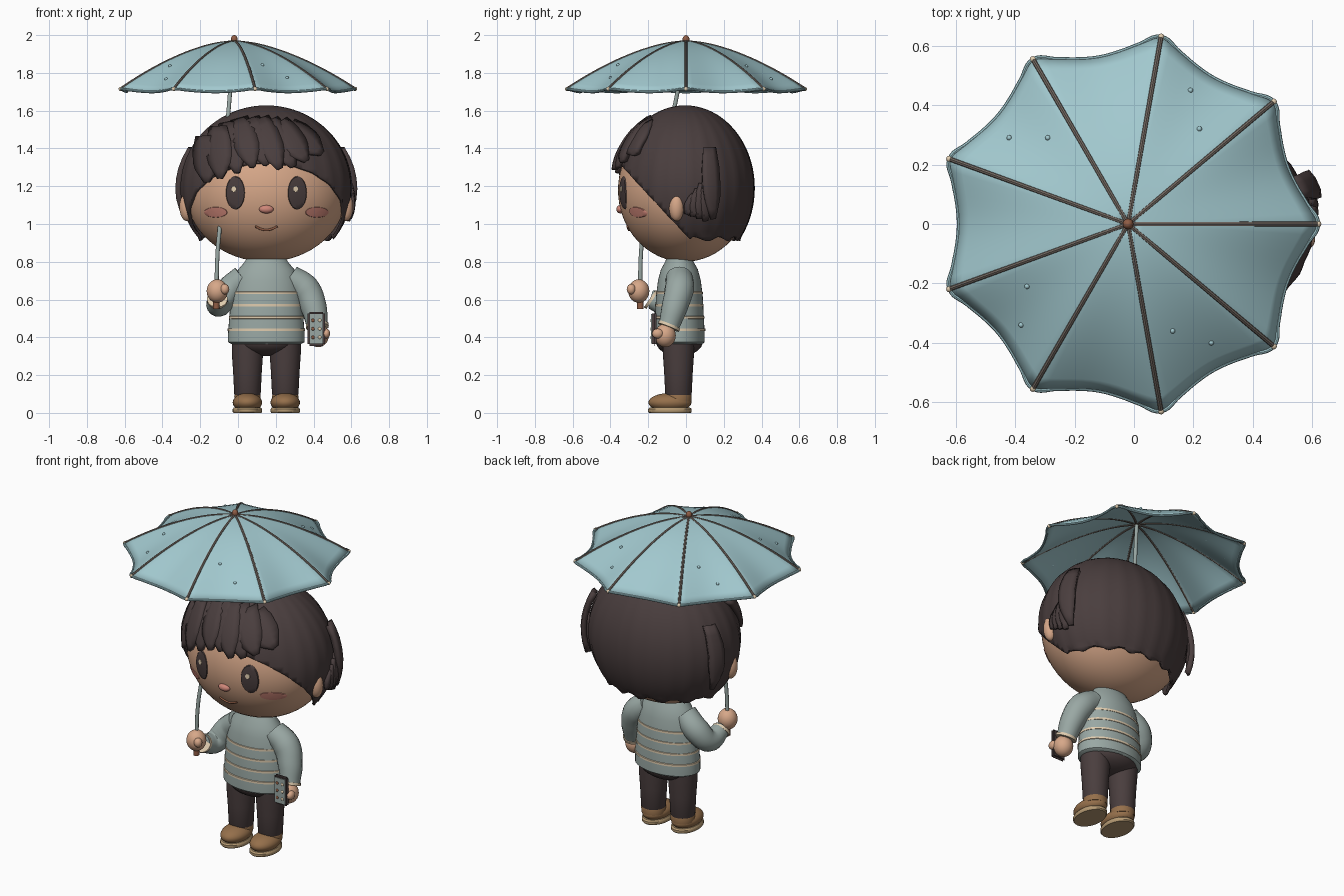
import bpy, bmesh, math
from mathutils import Vector

if "Cube" in bpy.data.objects:
    bpy.data.objects.remove(bpy.data.objects["Cube"])


def material(name, r, g, b):
    m = bpy.data.materials.new(name)
    m.use_nodes = True
    m.diffuse_color = (r, g, b, 1)
    m.node_tree.nodes["Principled BSDF"].inputs["Base Color"].default_value = (r, g, b, 1)
    return m


TEAL = material("umbrella teal", .36, .58, .62)
SKIN = material("skin", .68, .39, .25)
DARK = material("dark brown", .068, .048, .048)
SAGE = material("sage knit", .32, .39, .37)
CREAM = material("cream", .75, .61, .43)
SHOE = material("shoe brown", .30, .16, .07)
PINK = material("blush pink", .62, .24, .19)
TAUPE = material("rib taupe", .17, .14, .12)
RUST = material("rust brown", .28, .11, .06)
SOLE = material("sole tan", .46, .32, .17)


def smooth(ob, angle=40):
    bpy.ops.object.select_all(action="DESELECT")
    ob.select_set(True)
    bpy.context.view_layer.objects.active = ob
    bpy.ops.object.shade_smooth_by_angle(angle=math.radians(angle))
    return ob


def from_bmesh(name, bm, mat, thick=0, angle=40):
    bmesh.ops.recalc_face_normals(bm, faces=bm.faces)
    me = bpy.data.meshes.new(name)
    bm.to_mesh(me)
    bm.free()
    me.materials.append(mat)
    ob = bpy.data.objects.new(name, me)
    bpy.context.collection.objects.link(ob)
    if thick:
        mod = ob.modifiers.new("thickness", "SOLIDIFY")
        mod.thickness, mod.offset = thick, 0
    return smooth(ob, angle)


def ball(name, loc, size, mat, segs=32):
    bm = bmesh.new()
    bmesh.ops.create_uvsphere(bm, u_segments=segs, v_segments=segs // 2, radius=1)
    bmesh.ops.scale(bm, vec=size, verts=bm.verts)
    bmesh.ops.translate(bm, vec=loc, verts=bm.verts)
    return from_bmesh(name, bm, mat)


def box(name, loc, size, mat, bevel=.01):
    bm = bmesh.new()
    bmesh.ops.create_cube(bm, size=1)
    bmesh.ops.scale(bm, vec=size, verts=bm.verts)
    bmesh.ops.translate(bm, vec=loc, verts=bm.verts)
    if bevel:
        bmesh.ops.bevel(bm, geom=bm.edges[:], offset=bevel, segments=2, affect="EDGES")
    return from_bmesh(name, bm, mat)


def grid(bm, rows, closed=False):
    """Skin rows of points with quads."""
    vs = [[bm.verts.new(p) for p in row] for row in rows]
    n = len(vs[0])
    for a, b in zip(vs, vs[1:]):
        for j in range(n if closed else n - 1):
            k = (j + 1) % n
            bm.faces.new((a[j], a[k], b[k], b[j]))
    return vs


def lathe(name, profile, centre, sx, sy, mat, segs=40):
    bm = bmesh.new()
    ring = [math.tau * i / segs for i in range(segs)]
    vs = grid(bm, [[(centre[0] + r * sx * math.cos(a), centre[1] + r * sy * math.sin(a), z)
                    for a in ring] for r, z in profile], True)
    bm.faces.new(vs[0])
    bm.faces.new(vs[-1])
    return from_bmesh(name, bm, mat)


def tube(name, points, mat, radius=None, cyclic=False, res=4):
    """Round tube through points; with no radius, each point carries its own."""
    cu = bpy.data.curves.new(name, "CURVE")
    cu.dimensions, cu.bevel_depth, cu.bevel_resolution = "3D", 1, res
    cu.resolution_u, cu.use_fill_caps = 6, True
    sp = cu.splines.new("BEZIER")
    sp.bezier_points.add(len(points) - 1)
    sp.use_cyclic_u = cyclic
    for bp, p in zip(sp.bezier_points, points):
        bp.co, bp.radius = p[:3], radius or p[3]
        bp.handle_left_type = bp.handle_right_type = "AUTO"
    ob = bpy.data.objects.new(name, cu)
    bpy.context.collection.objects.link(ob)
    bpy.ops.object.select_all(action="DESELECT")
    ob.select_set(True)
    bpy.context.view_layer.objects.active = ob
    bpy.ops.object.convert(target="MESH")
    ob = bpy.context.view_layer.objects.active
    ob.data.materials.clear()
    ob.data.materials.append(mat)
    return smooth(ob)


# Head
HEAD, HEAD_R = Vector((.15, -.01, 1.18)), Vector((.43, .35, .38))
HAIR, HAIR_R = Vector((.15, -.005, 1.19)), Vector((.445, .36, .43))
ball("head", HEAD, HEAD_R, SKIN, 64)
for side, s in (("right", -1), ("left", 1)):
    ball(side + "_ear", (.15 + s * .42, -.05, 1.09), (.04, .04, .075), SKIN)


def front(x, z, k, c=HEAD, r=HEAD_R):
    q = 1 - ((x - c.x) / (r.x * k)) ** 2 - ((z - c.z) / (r.z * k)) ** 2
    return Vector((x, c.y - r.y * k * math.sqrt(max(q, .01)), z))


def patch(name, x, z, w, h, k, mat):
    """Thin oval plate that follows the face."""
    bm = bmesh.new()
    ring = [math.tau * i / 28 for i in range(28)]
    rows = [[front(x + w * f * math.cos(a), z + h * f * math.sin(a), kk) for a in ring]
            for f, kk in ((.05, k), (.4, k), (.7, k), (.95, k), (1, k - .012))]
    bm.faces.new(grid(bm, rows, True)[0])
    return from_bmesh(name, bm, mat)


for side, s in (("right", -1), ("left", 1)):
    x = .15 + s * .164
    patch(side + "_eye", x, 1.165, .05, .088, 1.018, DARK)
    patch(side + "_eye_shine", x - .008, 1.185, .013, .016, 1.026, CREAM)
    patch(side + "_cheek", .15 + s * .268, 1.062, .062, .028, 1.008, PINK)
ball("nose", front(.15, 1.078, 1), (.038, .022, .022), PINK)
tube("mouth", [front(.15 + dx, .99 - .022 * math.cos(dx * 25), 1.004)
               for dx in (-.058, -.03, 0, .03, .058)], RUST, .006)

# Hair cap, trimmed along the temples and the nape
bm = bmesh.new()
bmesh.ops.create_uvsphere(bm, u_segments=96, v_segments=40, radius=1)
for v in bm.verts:
    az = math.atan2(v.co.y, v.co.x)
    ridge = 1 + .006 * math.sin(24 * az) * (1 - v.co.z ** 2)
    v.co = HAIR + Vector(a * b * ridge for a, b in zip(v.co, HAIR_R))
for co, no in (((0, 0, .945), (0, 1.08, 1)), ((0, 0, .925), (0, 0, 1))):
    bmesh.ops.bisect_plane(bm, geom=bm.verts[:] + bm.edges[:] + bm.faces[:], plane_co=co,
                           plane_no=Vector(no).normalized(), clear_inner=True)
for v in bm.verts:
    if v.is_boundary and v.co.y > .03:
        v.co.z += .014 * math.sin(14 * math.atan2(v.co.y, v.co.x - .15))
from_bmesh("hair_cap", bm, DARK, .016)


def lock(name, root, tip, width, k0, k1, side=0):
    """Tapered hair clump over the hair cap; side picks front (0) or the x side."""
    def place(u, z, k):
        if not side:
            return front(u, z, k, HAIR, HAIR_R)
        q = 1 - ((u - HAIR.y) / (HAIR_R.y * k)) ** 2 - ((z - HAIR.z) / (HAIR_R.z * k)) ** 2
        return Vector((HAIR.x + side * HAIR_R.x * k * math.sqrt(max(q, .01)), u, z))
    root, tip = Vector(root), Vector(tip)
    across = (tip - root).normalized().orthogonal()
    rows = []
    for i in range(8):
        t = i / 7
        p = root.lerp(tip, t)
        w = width * min(1, .7 + t, 2.4 * (1 - t) + .18) / 2
        k = k0 + (k1 - k0) * math.sin(t * math.pi / 2)
        rows.append([place(*(p + across * w * j), k - .022 * abs(j)) for j in (-1, -.4, .4, 1)])
    bm = bmesh.new()
    grid(bm, rows)
    from_bmesh(name, bm, DARK, .03, 25)


fringe = [(-.17, 1.46, -.16, 1.22), (-.10, 1.51, -.09, 1.24), (-.05, 1.53, .0, 1.27),
          (.01, 1.55, .08, 1.30), (.07, 1.55, .15, 1.31), (.12, 1.55, .22, 1.29),
          (.17, 1.54, .29, 1.30), (.22, 1.53, .36, 1.33), (.27, 1.51, .44, 1.37)]
for i, (x0, z0, x1, z1) in enumerate(fringe):
    lift = .06 if i < 2 else 0
    lock(f"fringe_lock_{i + 1}", (x0, z0), (x1, z1), .125, 1.02 + lift, 1.07 + .015 * (i % 2), 0)
for side, s in (("right", -1), ("left", 1)):
    lock(side + "_side_lock", (.12, 1.40), (.14, 1.03), .085, 1.08, 1.11, s)
for i in range(4):
    lock(f"left_curl_{i + 1}", (.11 - .02 * i, 1.24 - .03 * i), (.10 - .032 * i, 1.02 + .012 * i),
         .06, 1.03, 1.09 - .01 * i, 1)

# Sweater body with raised stripes
TORSO = (.15, -.035)
profile = [(.185, .365), (.203, .375), (.203, .42), (.195, .52), (.187, .62), (.172, .70),
           (.148, .76), (.118, .795), (.105, .815)]
lathe("sweater", profile, TORSO, 1, .66, SAGE)
for i in range(4):
    z = .44 + .065 * i
    r = .207 - .1 * (z - .42)
    lathe(f"sweater_stripe_{i + 1}", [(r - .014, z - .01), (r, z - .006), (r, z + .006),
                                      (r - .014, z + .01)], TORSO, 1, .67, CREAM)

# Arms, cuffs and hands
arms = {"left": [(.27, -.035, .715, .072), (.355, -.035, .655, .078), (.40, -.06, .56, .07),
                 (.42, -.09, .46, .056)],
        "right": [(.03, -.035, .715, .07), (-.055, -.03, .64, .073), (-.10, -.08, .575, .066),
                  (-.11, -.185, .60, .05)]}
hands = {"left": Vector((.425, -.11, .41)), "right": Vector((-.11, -.25, .645))}
for side, path in arms.items():
    tube(side + "_sleeve", path, SAGE, res=6)
    end = Vector(path[-1][:3])
    step = (hands[side] - end).normalized() * .008
    tube(side + "_cuff", [end - step, end + step], CREAM, path[-1][3] + .005, res=6)
    ball(side + "_hand", hands[side], (.056, .056, .062), SKIN)
ball("right_thumb", (-.07, -.29, .655), (.024, .024, .028), SKIN, 16)
ball("left_thumb", (.468, -.15, .42), (.02, .03, .026), SKIN, 16)

# Phone with buttons
box("phone", (.415, -.168, .445), (.092, .024, .18), DARK)
box("phone_face", (.415, -.181, .445), (.072, .006, .155), SAGE, 0)
for i in range(3):
    for dx in (-.018, .018):
        ball("phone_button", (.415 + dx, -.185, .40 + .045 * i), (.009, .004, .009),
             CREAM if dx > 0 else RUST, 12)

# Trousers and shoes
ball("hips", (.15, -.035, .38), (.17, .125, .08), DARK)
for side, x in (("right", .05), ("left", .25)):
    lathe(side + "_leg", [(.066, .09), (.07, .10), (.076, .22), (.083, .32), (.083, .39)],
          (x, -.04), 1, 1, DARK, 32)
    lathe(side + "_sole", [(.074, 0), (.078, .006), (.078, .02), (.072, .028)],
          (x, -.085), 1, 1.48, SOLE)
    ball(side + "_shoe", (x, -.085, .055), (.078, .114, .05), SHOE)
    lathe(side + "_shoe_collar", [(.068, .06), (.07, .09), (.064, .105)], (x, -.04), 1, 1, SHOE)

# Umbrella canopy
APEX = Vector((-.02, 0, 1.965))


def canopy(t, a):
    s = abs(math.sin(a * 4.5))
    r = .64 * t * (1 - .11 * t * s)
    z = -.25 * t ** 1.65 - .016 * s * t * t
    return APEX + Vector((r * math.cos(a), r * math.sin(a), z))


bm = bmesh.new()
turn = [math.tau * i / 108 for i in range(108)]
grid(bm, [[canopy(.01 + .99 * i / 14, a) for a in turn] for i in range(15)], True)
from_bmesh("canopy", bm, TEAL, .008)
tube("canopy_trim", [canopy(1, a) for a in turn[::2]], TEAL, .007, True, 2)
for i in range(9):
    a = math.tau * i / 9
    tube(f"rib_{i + 1}", [canopy(.02 + .98 * j / 6, a) for j in range(7)], TAUPE, .0085, res=2)
    ball(f"rib_tip_{i + 1}", canopy(1, a), (.011, .011, .011), CREAM, 12)

# Raindrops on the canopy
for x, y in ((.19, .45), (.22, .32), (-.29, .29), (-.42, .29), (-.36, -.21), (-.38, -.34),
             (.13, -.36), (.26, -.40)):
    a, r = math.atan2(y, x - APEX.x), math.hypot(x - APEX.x, y)
    t = r / .64
    for _ in range(4):
        t = r / (.64 * (1 - .11 * t * abs(math.sin(a * 4.5))))
    ball("raindrop", canopy(t, a) + Vector((0, 0, .004)), (.009, .009, .009), TEAL, 12)

# Umbrella shaft, finial and handle
ball("finial", (APEX.x, 0, 1.977), (.018, .018, .023), RUST, 20)
tube("shaft", [(-.02, 0, 1.96), (-.05, -.065, 1.6), (-.095, -.22, 1.0), (-.108, -.238, .85),
               (-.115, -.242, .58)], SAGE, .011)
tube("handle", [(-.115, -.242, .60), (-.115, -.242, .55)], RUST, .017)
